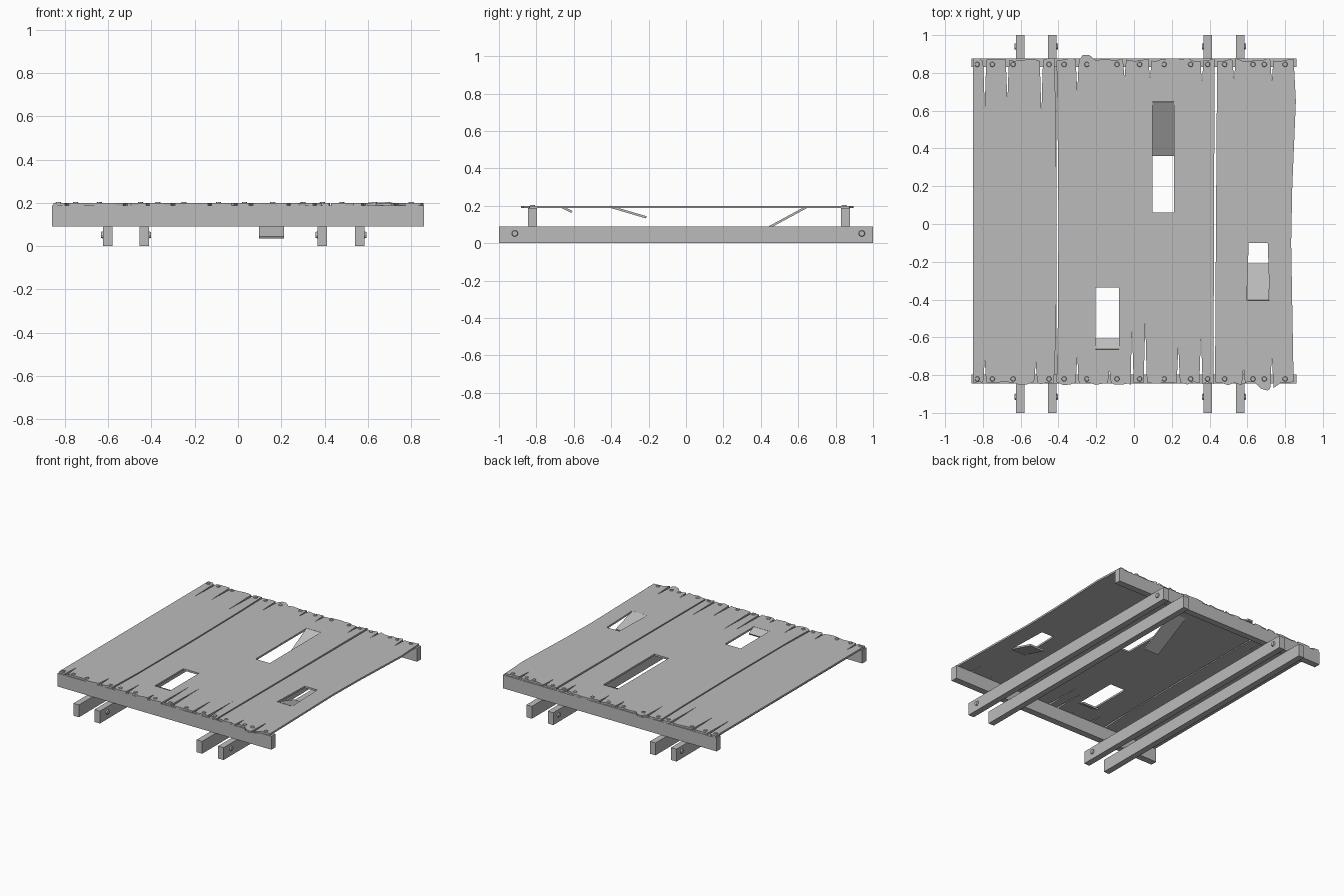
import bpy
import bmesh
import math
import random
from mathutils import Matrix, Vector

random.seed(4)
if "Cube" in bpy.data.objects:
    bpy.data.objects.remove(bpy.data.objects["Cube"], do_unlink=True)

wood = bpy.data.materials.new("weathered grey wood")
wood.use_nodes = True
GREY = (0.5, 0.5, 0.5, 1)
wood.diffuse_color = GREY
wood.node_tree.nodes["Principled BSDF"].inputs["Base Color"].default_value = GREY

TOP, BOTTOM = 0.2, 0.187


def finish(name, bm):
    bmesh.ops.recalc_face_normals(bm, faces=bm.faces)
    mesh = bpy.data.meshes.new(name)
    bm.to_mesh(mesh)
    bm.free()
    mesh.materials.append(wood)
    obj = bpy.data.objects.new(name, mesh)
    bpy.context.collection.objects.link(obj)
    return obj


def box(name, x0, x1, y0, y1, z0, z1):
    bm = bmesh.new()
    size = Matrix.Diagonal((x1 - x0, y1 - y0, z1 - z0, 1))
    mid = Matrix.Translation(((x0 + x1) / 2, (y0 + y1) / 2, (z0 + z1) / 2))
    bmesh.ops.create_cube(bm, size=1, matrix=mid @ size)
    return finish(name, bm)


def disc(name, center, radius, depth, turn=Matrix()):
    bm = bmesh.new()
    bmesh.ops.create_cone(bm, cap_ends=True, segments=10, radius1=radius, radius2=radius * 0.8,
                          depth=depth, matrix=Matrix.Translation(center) @ turn)
    return finish(name, bm)


def ragged_end(x0, x1, base, splits, bump, side):
    """Uneven sawn end running from x0 to x1, with tapering splits cut inwards."""
    def edge_y(x):
        out = random.uniform(-0.01, 0.008)
        if bump and bump[0] <= x <= bump[1]:
            out += 0.033
        return side * (base + out)
    points = []
    count = round((x1 - x0) / 0.035)
    for i in range(count + 1):
        x = x0 + (x1 - x0) * i / count
        if all(abs(x - s) > 0.016 for s, tip in splits):
            points.append((x, edge_y(x)))
    for s, tip in splits:
        if x0 + 0.02 < s < x1 - 0.02:
            shoulder = tip + 0.55 * (side * base - tip)
            points += [(s - 0.009, edge_y(s)), (s - 0.005, shoulder), (s, tip),
                       (s + 0.004, shoulder), (s + 0.0085, edge_y(s))]
    return sorted(points)


BACK_SPLITS = [(-0.79, 0.62), (-0.67, 0.65), (-0.49, 0.58), (-0.3, 0.7), (-0.05, 0.77),
               (0.085, 0.76), (0.36, 0.74), (0.53, 0.76), (0.73, 0.75)]
FRONT_SPLITS = [(-0.79, -0.72), (-0.52, -0.73), (-0.3, -0.7), (-0.13, -0.77), (-0.01, -0.54),
                (0.06, -0.51), (0.235, -0.64), (0.355, -0.57), (0.58, -0.76), (0.73, -0.7)]


def plank(name, left, right, holes=(), back_bump=None, front_bump=None):
    """left and right are long-edge points from front to back."""
    front = ragged_end(left[0][0], right[0][0], 0.845, FRONT_SPLITS, front_bump, -1)
    back = ragged_end(left[-1][0], right[-1][0], 0.87, BACK_SPLITS, back_bump, 1)
    outline = front + right[1:-1] + back[::-1] + left[1:-1][::-1]
    bm = bmesh.new()
    for loop in [outline] + list(holes):
        verts = [bm.verts.new((x, y, BOTTOM)) for x, y in loop]
        for i, v in enumerate(verts):
            bm.edges.new((v, verts[i - 1]))
    bmesh.ops.triangle_fill(bm, use_beauty=True, use_dissolve=False, edges=bm.edges[:],
                            normal=(0, 0, 1))
    raised = bmesh.ops.extrude_face_region(bm, geom=bm.faces[:], use_keep_orig=True)["geom"]
    for v in raised:
        if isinstance(v, bmesh.types.BMVert):
            v.co.z = TOP
    return finish(name, bm)


def hole(x0, x1, y0, y1, taper=0):
    return [(x0, y0), (x1, y0), (x1 - taper, y1), (x0 + taper, y1)]


def flap(name, x0, x1, hinge_y, end_y, end_z):
    """Broken piece of board hanging into its hole."""
    bm = bmesh.new()
    a, b = Vector((0, hinge_y, TOP - 0.005)), Vector((0, end_y, end_z))
    up = (b - a).cross(Vector((1, 0, 0))).normalized() * 0.006
    section = [a + up, b + up, b - up, a - up]
    rings = [[bm.verts.new((x, p.y, p.z)) for p in section] for x in (x0, x1)]
    for ring in rings:
        bm.faces.new(ring)
    for i in range(4):
        bm.faces.new((rings[0][i - 1], rings[0][i], rings[1][i], rings[1][i - 1]))
    return finish(name, bm)


# Skids with a bolt head near each end
for i, (x, side) in enumerate([(-0.602, -1), (-0.433, 1), (0.39, -1), (0.562, 1)]):
    box(f"skid_{i + 1}", x - 0.022, x + 0.022, -1, 1, 0, 0.09)
    for y, end in ((-0.915, "front"), (0.94, "back")):
        disc(f"skid_bolt_{i + 1}_{end}", (x + side * 0.025, y, 0.052), 0.018, 0.012,
             Matrix.Rotation(side * math.pi / 2, 4, "Y"))

# Cross beams
box("front_cross_beam", -0.86, 0.86, -0.845, -0.797, 0.09, BOTTOM)
box("back_cross_beam", -0.86, 0.86, 0.83, 0.877, 0.09, BOTTOM)

# Deck planks
plank("right_plank", [(-0.852, -0.84), (-0.852, 0.87)],
      [(-0.424, -0.84), (-0.412, -0.55), (-0.41, 0.1), (-0.414, 0.6), (-0.422, 0.86)])
plank("middle_plank",
      [(-0.41, -0.84), (-0.404, -0.6), (-0.4, 0), (-0.405, 0.6), (-0.41, 0.86)],
      [(0.42, -0.84), (0.424, 0), (0.426, 0.87)],
      [hole(-0.205, -0.08, -0.665, -0.335), hole(0.098, 0.212, 0.062, 0.648)],
      back_bump=(-0.295, -0.215))
plank("left_plank", [(0.429, -0.84), (0.434, 0), (0.44, 0.86)],
      [(0.845, -0.84), (0.832, -0.1), (0.838, 0.2), (0.857, 0.65), (0.845, 0.85)],
      [hole(0.597, 0.718, -0.405, -0.1, 0.01)], front_bump=(0.65, 0.73))

# Broken flaps
flap("right_flap", -0.205, -0.08, -0.665, -0.61, 0.167)
flap("middle_flap", 0.098, 0.212, 0.648, 0.362, 0.04)
flap("left_flap", 0.6, 0.714, -0.405, -0.212, 0.138)

# Nail heads along both beams
for i, x in enumerate([-0.83, -0.75, -0.64, -0.45, -0.37, -0.25, -0.09, 0.03,
                       0.16, 0.3, 0.39, 0.48, 0.63, 0.69, 0.8]):
    for y, end in ((-0.82, "front"), (0.845, "back")):
        disc(f"nail_head_{end}_{i + 1}", (x, y, TOP + 0.002), 0.014, 0.006)
